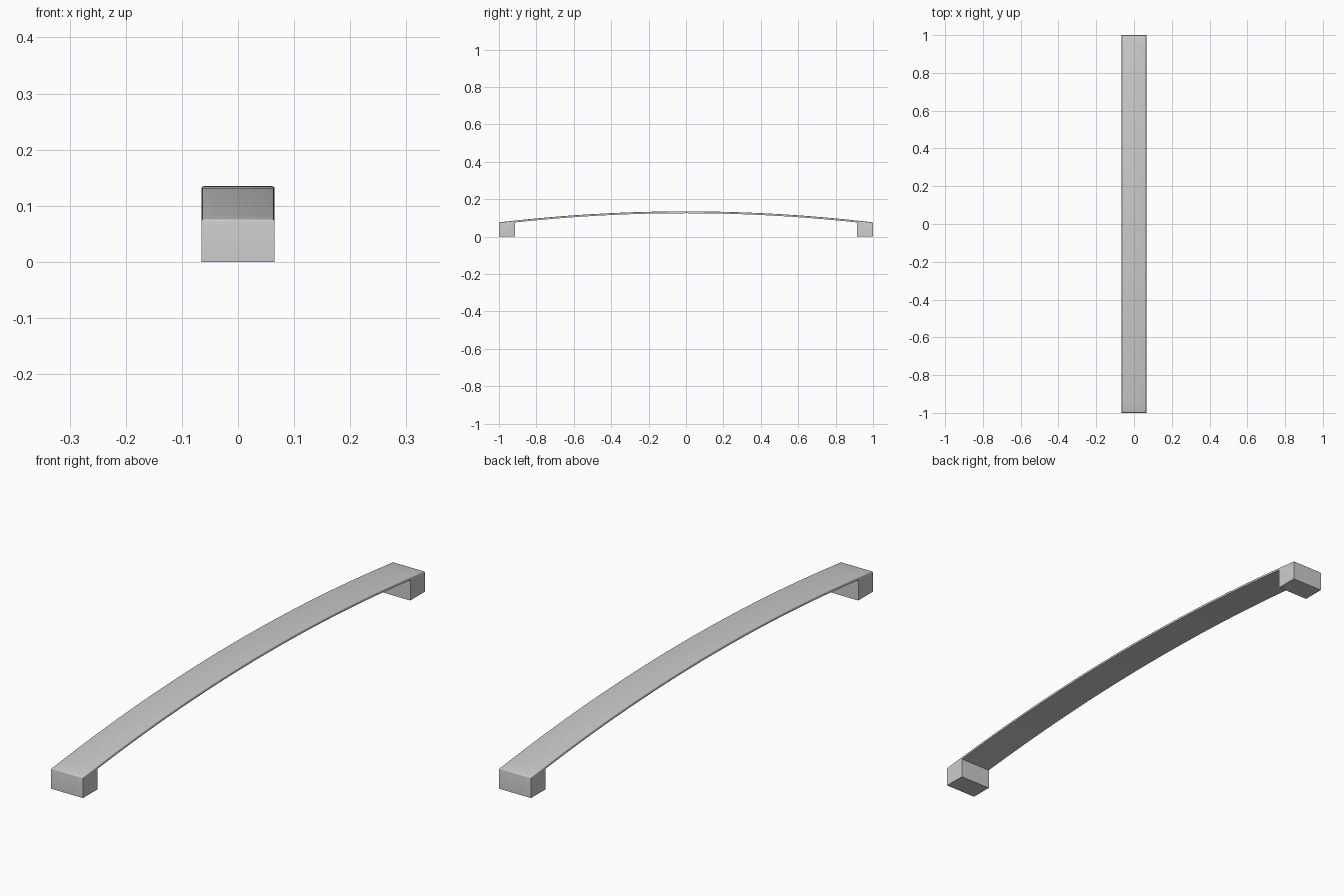
import bpy, bmesh, math

if "Cube" in bpy.data.objects:
    bpy.data.objects.remove(bpy.data.objects["Cube"])

HALF_W, THICK, FOOT_IN = 0.065, 0.01, 0.915
END_Z, RISE = 0.076, 0.059
R = (1 + RISE ** 2) / (2 * RISE)
SEGS = 32


def arc_z(y):
    return END_Z + RISE - R + math.sqrt(R * R - y * y)


# side profile: bowed top, front foot, bowed underside, back foot
top = [(y, arc_z(y)) for y in (1 - 2 * i / SEGS for i in range(SEGS + 1))]
under = [(y, arc_z(y) - THICK) for y in
         (FOOT_IN * (-1 + 2 * i / SEGS) for i in range(SEGS + 1))]
profile = top + [(-1, 0), (-FOOT_IN, 0)] + under + [(FOOT_IN, 0), (1, 0)]

# extrude the profile across the width
bm = bmesh.new()
left = [bm.verts.new((-HALF_W, y, z)) for y, z in profile]
face = bm.faces.new(left)
ext = bmesh.ops.extrude_face_region(bm, geom=[face], use_keep_orig=True)
right = [v for v in ext["geom"] if isinstance(v, bmesh.types.BMVert)]
bmesh.ops.translate(bm, verts=right, vec=(2 * HALF_W, 0, 0))
bmesh.ops.recalc_face_normals(bm, faces=bm.faces)

# round the rim of the top surface
rim = []
for e in bm.edges:
    if all(abs(v.co.z - arc_z(v.co.y)) < 1e-5 for v in e.verts):
        along = abs(e.verts[0].co.x - e.verts[1].co.x) < 1e-5
        at_end = all(abs(v.co.y) > 0.999 for v in e.verts)
        if along or at_end:
            rim.append(e)
bmesh.ops.bevel(bm, geom=rim, offset=0.004, segments=3, profile=0.5,
                affect='EDGES', clamp_overlap=True)

mesh = bpy.data.meshes.new("bow_handle")
bm.to_mesh(mesh)
bm.free()
handle = bpy.data.objects.new("bow_handle", mesh)
bpy.context.collection.objects.link(handle)
bpy.context.view_layer.objects.active = handle
handle.select_set(True)
bpy.ops.object.shade_smooth_by_angle(angle=math.radians(35))
